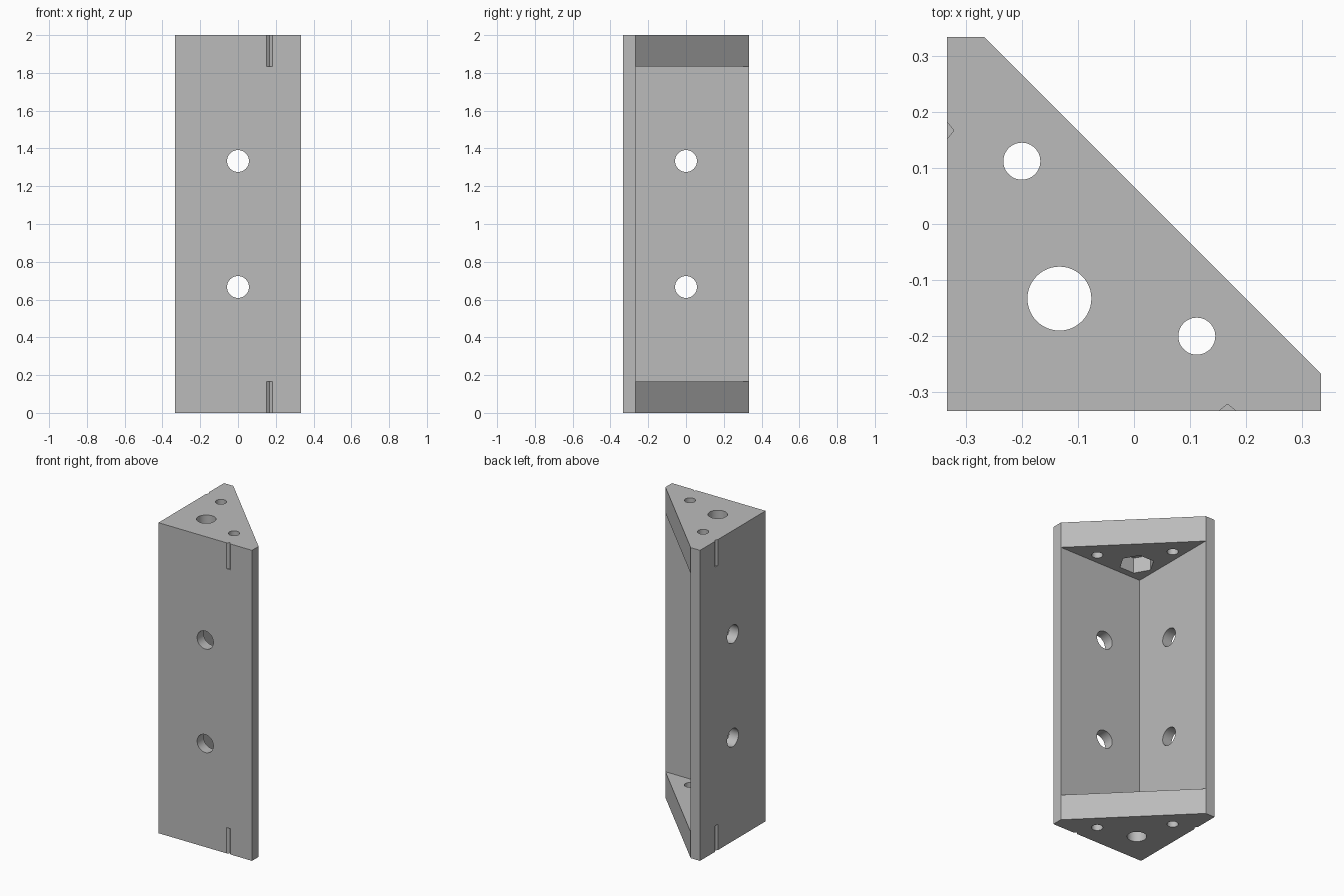
import bpy
import bmesh
from math import cos, sin, pi, radians
from mathutils import Matrix, Vector

cube = bpy.data.objects.get("Cube")
if cube:
    bpy.data.objects.remove(cube, do_unlink=True)

HALF, WALL, CAP, HEIGHT = 1 / 3, 1 / 15, 1 / 6, 2.0
INNER = WALL - HALF          # inner wall faces
BORE = -0.133                # main bore centre, both axes
UPRIGHT = Matrix.Identity(4)
# Maps a profile drawn in (x, z) so that it extrudes along y, or along x
ALONG_Y = Matrix(((1, 0, 0, 0), (0, 0, 1, 0), (0, 1, 0, 0), (0, 0, 0, 1)))
ALONG_X = Matrix(((0, 0, 1, 0), (1, 0, 0, 0), (0, 1, 0, 0), (0, 0, 0, 1)))

grey = bpy.data.materials.new("plain grey")
grey.use_nodes = True
colour = (0.5, 0.5, 0.5, 1)
grey.diffuse_color = colour
grey.node_tree.nodes["Principled BSDF"].inputs["Base Color"].default_value = colour


def ring(cx, cy, radius, sides=48):
    return [(cx + radius * cos(2 * pi * i / sides),
             cy + radius * sin(2 * pi * i / sides)) for i in range(sides)]


def add_prism(bm, profile, low, high, matrix=UPRIGHT):
    base = [bm.verts.new(matrix @ Vector((x, y, low))) for x, y in profile]
    top = [bm.verts.new(matrix @ Vector((x, y, high))) for x, y in profile]
    bm.faces.new(base[::-1])
    bm.faces.new(top)
    for i in range(len(base)):
        j = (i + 1) % len(base)
        bm.faces.new((base[i], base[j], top[j], top[i]))


def make_object(name, prisms):
    bm = bmesh.new()
    for prism in prisms:
        add_prism(bm, *prism)
    bmesh.ops.recalc_face_normals(bm, faces=bm.faces)
    mesh = bpy.data.meshes.new(name)
    bm.to_mesh(mesh)
    bm.free()
    mesh.materials.append(grey)
    obj = bpy.data.objects.new(name, mesh)
    bpy.context.collection.objects.link(obj)
    return obj


# Solid corner block with a chamfered diagonal side
outline = [(-HALF, -HALF), (HALF, -HALF), (HALF, INNER), (INNER, HALF), (-HALF, HALF)]
bracket = make_object("corner_bracket", [(outline, 0, HEIGHT)])

# Open pocket between the two end caps
pocket = [(INNER, INNER), (1, INNER), (1, 1), (INNER, 1)]
cutters = [make_object("pocket_cutter", [(pocket, CAP, HEIGHT - CAP)])]

# Vertical bores through both caps
bores = [(ring(BORE, BORE, 0.057), -0.1, 2.1),
         (ring(-0.2, 0.112, 0.033), -0.1, 2.1),
         (ring(0.112, -0.2, 0.033), -0.1, 2.1)]
cutters.append(make_object("bore_cutter", bores))

# Hexagonal nut recesses on the inner cap faces
hexagon = ring(BORE, BORE, 0.104, 6)
depth = 0.1
cutters.append(make_object("nut_recess_cutter", [
    (hexagon, CAP - depth, CAP + 0.1),
    (hexagon, HEIGHT - CAP - 0.1, HEIGHT - CAP + depth)]))

# Screw holes through each wall, and fine grooves beside the caps
wall_holes, grooves = [], []
for z in (HEIGHT / 3, HEIGHT * 2 / 3):
    for matrix in (ALONG_X, ALONG_Y):
        wall_holes.append((ring(0, z, 0.058), -0.4, INNER + 0.05, matrix))
edge, w, d = -HALF, 0.015, 0.012
groove = [(CAP - w, edge), (CAP - w, edge - w), (CAP + w, edge - w),
          (CAP + w, edge), (CAP, edge + d)]
for low, high in ((-0.1, CAP), (HEIGHT - CAP, HEIGHT + 0.1)):
    grooves.append((groove, low, high))
    grooves.append(([(y, x) for x, y in groove], low, high))
cutters.append(make_object("wall_hole_cutter", wall_holes))
cutters.append(make_object("groove_cutter", grooves))

# Cut everything and tidy up
bpy.context.view_layer.objects.active = bracket
for cutter in cutters:
    cutter.hide_render = True
    cut = bracket.modifiers.new(cutter.name, "BOOLEAN")
    cut.operation, cut.solver, cut.object = "DIFFERENCE", "EXACT", cutter
    bpy.ops.object.modifier_apply(modifier=cut.name)
for cutter in cutters:
    bpy.data.objects.remove(cutter, do_unlink=True)

bpy.ops.object.select_all(action="DESELECT")
bracket.select_set(True)
bpy.ops.object.shade_smooth_by_angle(angle=radians(30))
